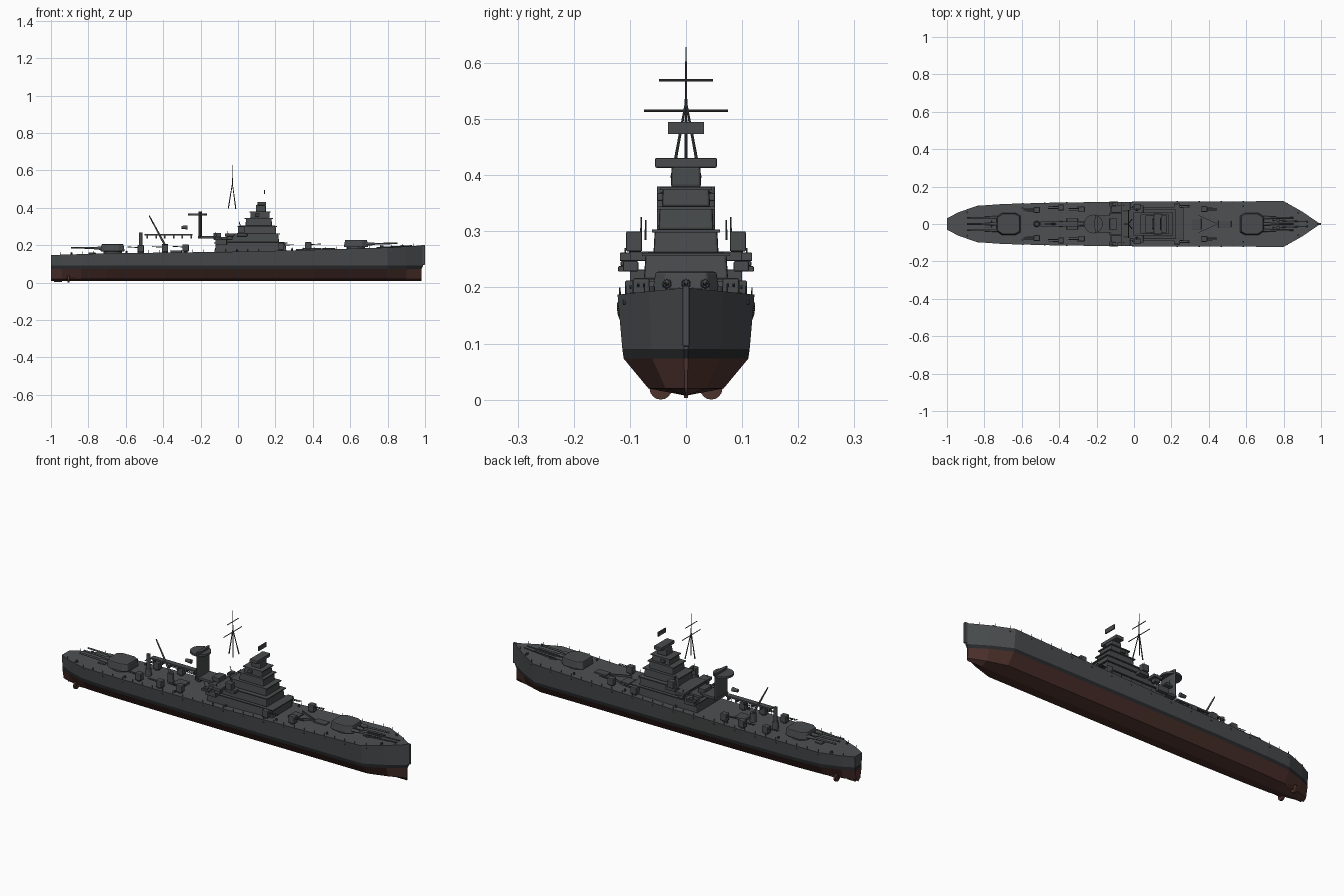
import bpy, bmesh, math
from mathutils import Vector, Matrix

if "Cube" in bpy.data.objects:
    bpy.data.objects.remove(bpy.data.objects["Cube"])


def mat(name, c):
    m = bpy.data.materials.new(name)
    m.diffuse_color = (*c, 1)
    m.use_nodes = True
    m.node_tree.nodes["Principled BSDF"].inputs["Base Color"].default_value = m.diffuse_color
    return m


GREY = mat("steel_grey", (.065, .07, .073))
DECK = mat("deck_grey", (.075, .079, .082))
BLACK = mat("waterline_black", (.02, .022, .024))
RED = mat("antifouling_red", (.075, .032, .026))


def finish(name, bm, mats=(GREY,), bevel=0):
    bmesh.ops.recalc_face_normals(bm, faces=bm.faces[:])
    me = bpy.data.meshes.new(name)
    bm.to_mesh(me)
    bm.free()
    ob = bpy.data.objects.new(name, me)
    bpy.context.collection.objects.link(ob)
    for m in mats:
        me.materials.append(m)
    if bevel:
        mod = ob.modifiers.new("edges", 'BEVEL')
        mod.width, mod.segments = bevel, 2
    return ob


def boxes(name, items, bevel=0):
    """Each item: x0, x1, y0, y1, z0, z1."""
    bm = bmesh.new()
    for x0, x1, y0, y1, z0, z1 in items:
        m = Matrix.Translation(((x0 + x1) / 2, (y0 + y1) / 2, (z0 + z1) / 2))
        bmesh.ops.create_cube(bm, size=1, matrix=m @ Matrix.Diagonal((x1 - x0, y1 - y0, z1 - z0, 1)))
    return finish(name, bm, bevel=bevel)


def rods(name, items, seg=8, mats=(GREY,)):
    """Each item: start, end, start radius, end radius."""
    bm = bmesh.new()
    for a, b, r0, r1 in items:
        a, b = Vector(a), Vector(b)
        d = b - a
        m = Matrix.Translation((a + b) / 2) @ d.to_track_quat('Z', 'Y').to_matrix().to_4x4()
        bmesh.ops.create_cone(bm, cap_ends=True, segments=seg, radius1=r0, radius2=r1, depth=d.length, matrix=m)
    return finish(name, bm, mats)


def prism(name, pts, z0, z1, top=1.0, bevel=0):
    bm = bmesh.new()
    cx = sum(p[0] for p in pts) / len(pts)
    lo = [bm.verts.new((x, y, z0)) for x, y in pts]
    hi = [bm.verts.new((cx + (x - cx) * top, y * top, z1)) for x, y in pts]
    bm.faces.new(lo)
    bm.faces.new(hi)
    n = len(pts)
    for i in range(n):
        bm.faces.new((lo[i], lo[(i + 1) % n], hi[(i + 1) % n], hi[i]))
    return finish(name, bm, bevel=bevel)


def both(items):
    """Mirror boxes to port and starboard."""
    return items + [(a, b, -d, -c, e, f) for a, b, c, d, e, f in items]


# Hull stations: x, half beam, deck height
ST = [(-1, .03, .147), (-.94, .062, .149), (-.84, .097, .152), (-.7, .107, .156), (-.4, .115, .16),
      (0, .119, .165), (.4, .121, .175), (.8, .122, .187), (.9, .066, .193), (.99, .004, .199)]


def station(x):
    for (a, w0, z0), (b, w1, z1) in zip(ST, ST[1:]):
        if a <= x <= b:
            t = (x - a) / (b - a)
            return w0 + (w1 - w0) * t, z0 + (z1 - z0) * t


# Hull lofted from stations, coloured in bands
bm = bmesh.new()
rings = []
for x, w, zd in ST:
    half = [(1, zd), (.93, .09), (.91, .073), (.55, .02)]
    prof = [(w * k, z) for k, z in half] + [(0, .007)] + [(-w * k, z) for k, z in reversed(half)]
    rings.append([bm.verts.new((x - (.008 if z < .08 and x > .95 else 0), y, z)) for y, z in prof])
BANDS = [0, 1, 2, 2, 2, 2, 1, 0, 3]
for r, s in zip(rings, rings[1:]):
    for i in range(9):
        j = (i + 1) % 9
        bm.faces.new((r[i], r[j], s[j], s[i])).material_index = BANDS[i]
for r in (rings[0], rings[-1]):
    for k in range(4):
        v = (r[k], r[k + 1], r[7 - k], r[8 - k]) if k < 3 else (r[3], r[4], r[5])
        bm.faces.new(v).material_index = min(k, 2)
finish("hull", bm, (GREY, BLACK, RED, DECK))
boxes("stem_bar", [(.982, 1, -.006, .006, .095, .202)], .002)

# Rail posts, bollards and side fittings along the deck edge
posts, ports, bollards = [], [], []
for i in range(33):
    x = -.95 + i * .059
    w, z = station(x)
    for s in (-1, 1):
        posts.append(((x, s * (w - .004), z - .003), (x, s * (w - .004), z + .014), .0013, .0013))
        if i % 2 == 0 and -.9 < x < .85:
            ports.append(((x, s * (w - .006), z - .015), (x, s * (w + .0015), z - .015), .004, .004))
        if i % 5 == 1:
            bollards.append(((x, s * w * .78, z - .002), (x, s * w * .78, z + .01), .005, .005))
rods("rail_posts", posts, 5)
rods("side_fittings", ports)
rods("bollards", bollards)

# Main turrets with three barrels each
for name, cx, d, z in (("forward", .63, 1, .181), ("aft", -.67, -1, .158)):
    out = [(.066, -.04), (.066, .04), (.035, .06), (-.035, .06), (-.064, .045),
           (-.064, -.045), (-.035, -.06), (.035, -.06)]
    rods(name + "_barbette", [((cx, 0, z - .01), (cx, 0, z + .012), .05, .05)], 24)
    prism(name + "_turret", [(cx + d * x, y) for x, y in out], z + .009, z + .047, .9, .004)
    guns = []
    for y in (-.034, 0, .034):
        guns += [((cx + d * .05, y, z + .025), (cx + d * .1, y, z + .026), .009, .007),
                 ((cx + d * .1, y, z + .026), (cx + d * .224, y, z + .029), .005, .004)]
    rods(name + "_barrels", guns, 12)

# Stepped bridge tower
TIERS = [(-.125, .26, .085, .16, .216), (-.065, .22, .075, .214, .262), (0, .205, .058, .26, .304),
         (.04, .182, .049, .302, .345), (.065, .17, .043, .343, .38), (.095, .15, .027, .378, .416)]
for i, (a, b, w, z0, z1) in enumerate(TIERS):
    prism("bridge_tier_%d" % (i + 1), [(a, -w), (b, -w), (b, w), (a, w)], z0, z1, .96, .005)
boxes("rangefinder", [(.105, .15, -.055, .055, .413, .431)], .003)
boxes("radar_panel", [(.138, .144, -.032, .032, .473, .495)])
boxes("bridge_ledges", [(a - .004, b + .004, -w - .003, w + .003, z1 - .006, z1 - .001)
                        for a, b, w, z0, z1 in TIERS[:5]])
boxes("bridge_side_lamps", both([(.09, .115, .04, .052, .354, .368)]), .003)

# Side gun platforms and light guns
boxes("gun_platforms", both([(-.07, -.02, .07, .118, .247, .262), (-.005, .05, .05, .1, .247, .264),
                             (-.13, -.085, .093, .121, .228, .238), (-.12, -.06, .06, .1, .2, .232)]), .002)
boxes("gun_tubs", both([(0, .036, .078, .107, .264, .3), (-.06, -.03, .085, .112, .228, .247),
                        (-.12, -.095, .097, .117, .238, .247)]), .003)
MOUNTS = [(.375, .08), (.23, .094), (-.39, .088), (-.28, .078), (-.52, .075)]
tubs, barrels = [], []
for x, y in MOUNTS:
    z = station(x)[1]
    tubs.append((x - .017, x + .017, y - .015, y + .015, z + .005, z + .042))
    e = 1 if x > 0 else -1
    for s in (-1, 1):
        for o in (-.005, .005):
            barrels.append(((x, s * y + o, z + .028), (x + e * .07, s * y + o, z + .032), .0025, .002))
        barrels.append(((x, s * y, z - .004), (x, s * y, z + .008), .013, .013))
for s in (-1, 1):
    for x, y, z in ((.018, .08, .29), (.018, .072, .285), (-.045, .1, .24), (-.11, .108, .235)):
        barrels.append(((x, s * y, z), (x - .012, s * y, z + .035), .002, .0015))
boxes("secondary_gun_houses", both(tubs), .004)
rods("secondary_gun_barrels", barrels, 6)

# Flattened funnel with wide round cap and its platform
prism("funnel", [(-.202 + .009 * math.cos(k * math.pi / 12), .052 * math.sin(k * math.pi / 12))
                 for k in range(24)], .238, .38)
rods("funnel_cap", [((-.217, 0, .358), (-.217, 0, .369), .05, .05)], 24)
boxes("funnel_platform", [(-.215, -.115, -.045, .045, .236, .25), (-.13, -.06, -.06, .06, .23, .243),
                          (-.13, -.09, -.03, .03, .243, .266)], .002)
rods("searchlight", [((-.302, 0, .295), (-.27, 0, .295), .008, .011)], 12)

# Tripod mast with yards
rods("tripod_mast", [((-.052, 0, .395), (-.03, 0, .53), .003, .002)]
     + [((-.012, s * .025, .395), (-.03, 0, .53), .003, .002) for s in (-1, 1)]
     + [((-.03, 0, .515), (-.03, 0, .628), .0025, .001),
        ((-.03, -.075, .515), (-.03, .075, .515), .002, .002),
        ((-.03, -.048, .569), (-.03, .048, .569), .002, .002)])

# Boat rail, end post and derrick
boxes("boat_rail", [(-.5, -.243, -.014, .014, .252, .26)]
      + [(x - .004, x + .004, -.012, .012, .236, .253) for x in [-.485 + .047 * k for k in range(6)]])
rods("rail_end_post", [((-.52, 0, .155), (-.52, 0, .195), .017, .014), ((-.52, 0, .19), (-.52, 0, .268), .01, .01)], 12)
rods("derrick", [((-.39, 0, .155), (-.39, 0, .205), .017, .015), ((-.385, 0, .19), (-.475, 0, .358), .006, .003)], 12)

# Deck hatches and breakwater
boxes("deck_hatches", [(.45, .52, -.02, .02, .17, .184), (.31, .36, -.03, .03, .165, .18),
                       (-.8, -.76, -.02, .02, .145, .16), (-.36, -.3, -.03, .03, .155, .172)], .003)
for s in (-1, 1):
    prism("breakwater", [(.44, s * .002), (.446, s * .002), (.35, s * .045), (.344, s * .045)], .168, .185)
    rods("anchor_chain", [((.74, s * .02, .187), (.93, s * .012, .197), .003, .003),
                          ((.77, s * .02, .18), (.77, s * .02, .198), .01, .009)])

# Propellers, shafts and rudder
screws = []
for s in (-1, 1):
    screws += [((-.912, s * .045, .02), (-.902, s * .045, .02), .02, .02),
               ((-.92, s * .045, .02), (-.76, s * .045, .026), .005, .006)]
rods("propellers", screws, 16, (RED,))
rudder = boxes("rudder", [(-.985, -.94, -.004, .004, .003, .06)])
rudder.data.materials[0] = RED
